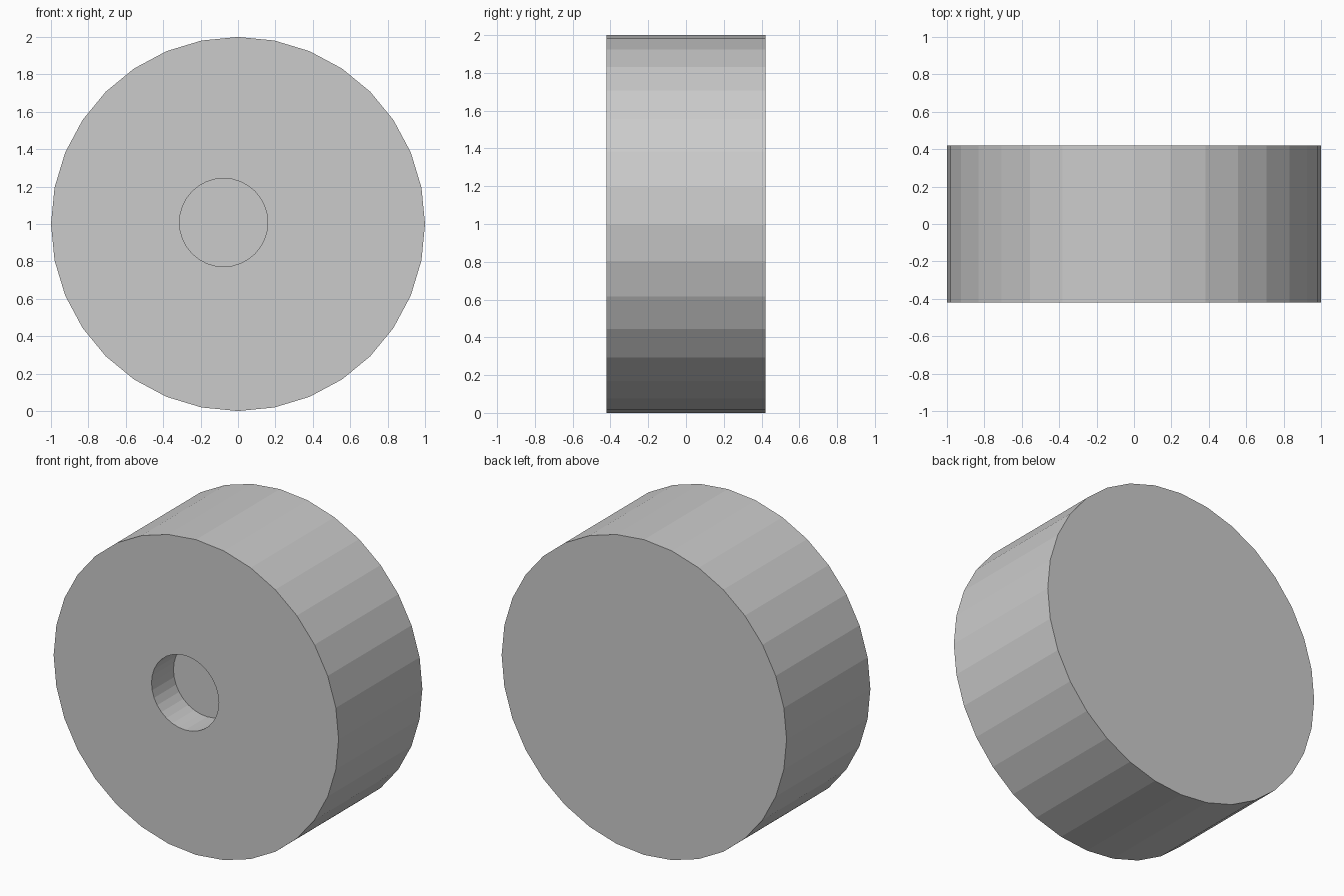
import bpy
import math

if "Cube" in bpy.data.objects:
    bpy.data.objects.remove(bpy.data.objects["Cube"])

HALF_DEPTH = 0.42
HOLE_DEPTH = 0.22


def cylinder(name, radius, depth, location):
    """Flat-shaded 32-sided cylinder lying along the y axis."""
    bpy.ops.mesh.primitive_cylinder_add(
        vertices=32, radius=radius, depth=depth,
        location=location, rotation=(math.pi / 2, 0, 0))
    obj = bpy.context.object
    obj.name = name
    bpy.ops.object.transform_apply(location=False, rotation=True, scale=True)
    return obj


# Cutter for the blind hole, overshooting the front face
overshoot = 0.2
cutter = cylinder("hole_cutter", 0.236, HOLE_DEPTH + overshoot,
                  (-0.077, -HALF_DEPTH + (HOLE_DEPTH - overshoot) / 2, 1.008))
cutter.hide_render = True

# Wheel disc with the off-centre axle hole in its front
wheel = cylinder("wheel", 1.0, HALF_DEPTH * 2, (0, 0, 1))
cut = wheel.modifiers.new("axle_hole", 'BOOLEAN')
cut.operation = 'DIFFERENCE'
cut.solver = 'EXACT'
cut.object = cutter
bpy.ops.object.modifier_apply(modifier=cut.name)
bpy.data.objects.remove(cutter, do_unlink=True)
